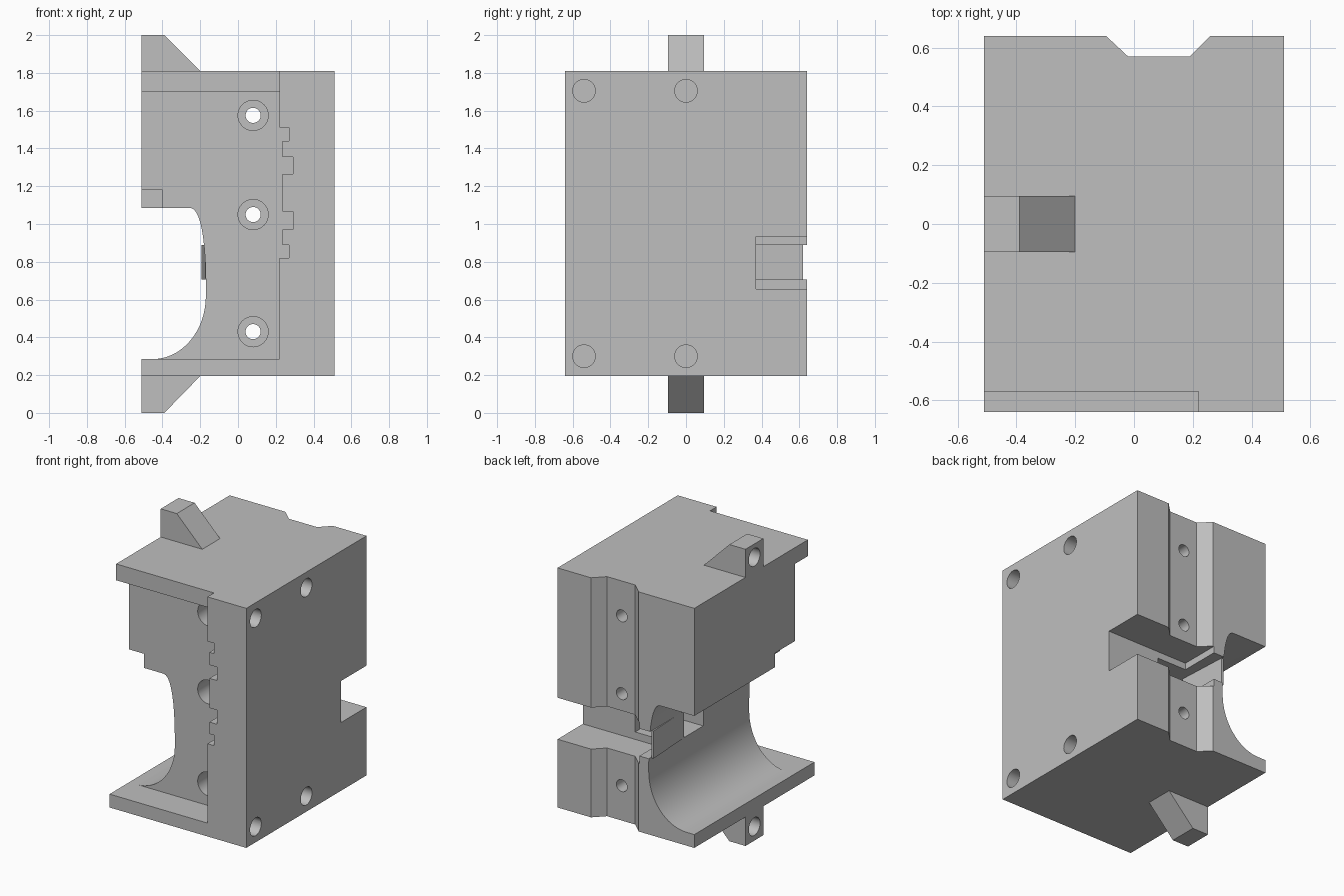
import bpy, bmesh, math
from mathutils import Vector

if "Cube" in bpy.data.objects:
    bpy.data.objects.remove(bpy.data.objects["Cube"])

grey = bpy.data.materials.new("light_grey")
grey.use_nodes = True
colour = (0.52, 0.52, 0.52, 1)
grey.diffuse_color = colour
grey.node_tree.nodes["Principled BSDF"].inputs["Base Color"].default_value = colour

AXES = {"x": Vector((1, 0, 0)), "y": Vector((0, 1, 0)), "z": Vector((0, 0, 1))}


def prism(name, axis, profile, start, end):
    """Extrude a closed 2D profile along an axis: y uses (x, z), z uses (x, y), x uses (y, z)."""
    place = {"x": lambda a, b: (start, a, b),
             "y": lambda a, b: (a, start, b),
             "z": lambda a, b: (a, b, start)}[axis]
    bm = bmesh.new()
    face = bm.faces.new([bm.verts.new(place(*p)) for p in profile])
    grown = bmesh.ops.extrude_face_region(bm, geom=[face])["geom"]
    verts = [g for g in grown if isinstance(g, bmesh.types.BMVert)]
    bmesh.ops.translate(bm, verts=verts, vec=AXES[axis] * (end - start))
    bmesh.ops.recalc_face_normals(bm, faces=bm.faces)
    mesh = bpy.data.meshes.new(name)
    bm.to_mesh(mesh)
    bm.free()
    mesh.materials.append(grey)
    obj = bpy.data.objects.new(name, mesh)
    bpy.context.collection.objects.link(obj)
    return obj


def rect(a0, a1, b0, b1):
    return [(a0, b0), (a1, b0), (a1, b1), (a0, b1)]


def circle(a, b, r, n=32):
    return [(a + r * math.cos(math.tau * i / n), b + r * math.sin(math.tau * i / n))
            for i in range(n)]


def activate(obj):
    bpy.ops.object.select_all(action="DESELECT")
    obj.select_set(True)
    bpy.context.view_layer.objects.active = obj


def cut(obj, axis, profile, start, end):
    cutter = prism("cutter", axis, profile, start, end)
    cutter.hide_render = True
    activate(obj)
    mod = obj.modifiers.new("cut", "BOOLEAN")
    mod.operation, mod.solver, mod.object = "DIFFERENCE", "EXACT", cutter
    bpy.ops.object.modifier_apply(modifier=mod.name)
    bpy.data.objects.remove(cutter)


# Main block
body = prism("body", "z", rect(-0.51, 0.51, -0.64, 0.64), 0.195, 1.81)

# Front recess with a keyed side, leaving a lower shelf and a shorter upper lip
recess = [(-0.7, 0.285), (0.22, 0.285), (0.22, 0.82)]
for low, high, depth in [(0.82, 0.89, 0.27), (0.97, 1.065, 0.29),
                         (1.265, 1.355, 0.29), (1.44, 1.51, 0.27)]:
    recess += [(0.235, low)] if low > 0.82 else []
    recess += [(depth, low), (depth, high)]
    recess += [(0.235, high)] if high < 1.51 else []
recess += [(0.22, 1.51), (0.22, 1.70), (-0.7, 1.70)]
cut(body, "y", recess, -0.8, -0.43)
cut(body, "y", rect(-0.7, 0.22, 1.6, 2.0), -0.8, -0.57)

# Curved side opening through the whole depth
opening = [(-0.7, 0.285)]
for i in range(17):
    t = math.pi / 2 * i / 16
    opening.append((-0.45 + 0.28 * math.sin(t), 0.62 - 0.335 * math.cos(t)))
for i in range(1, 17):
    t = math.pi / 2 * i / 16
    opening.append((-0.26 + 0.09 * math.cos(t) ** 0.8, 0.62 + 0.465 * math.sin(t) ** 0.8))
opening.append((-0.7, 1.085))
cut(body, "y", opening, -0.8, 0.8)
cut(body, "y", rect(-0.7, -0.40, 1.0, 1.18), -0.8, -0.22)

# Chamfered groove down the back
cut(body, "z", [(-0.17, 0.71), (-0.02, 0.57), (0.19, 0.57), (0.33, 0.71)], 0.0, 2.0)

# Cross slot in the back and the narrower pocket behind it
cut(body, "x", rect(0.37, 0.8, 0.655, 0.935), -0.1, 0.8)
cut(body, "x", rect(0.06, 0.8, 0.705, 0.89), -0.3, 0.12)

# Counterbored through holes
for z in (0.43, 1.05, 1.575):
    cut(body, "y", circle(0.08, z, 0.04), -0.8, 0.8)
    cut(body, "y", circle(0.08, z, 0.08), -0.6, -0.23)

# Blind holes in the left side
for y in (-0.54, 0.0):
    for z in (0.30, 1.705):
        cut(body, "x", circle(y, z, 0.06), 0.31, 0.7)

# Slanted plate closing the narrow pocket
prism("pocket_plate", "z", [(-0.192, 0.62), (-0.178, 0.62), (-0.160, 0.27), (-0.174, 0.27)],
      0.705, 0.89)

# Wedge lugs above and below, each with a blind hole
lugs = []
for name, base, way in (("upper_lug", 1.81, 1), ("lower_lug", 0.195, -1)):
    tip = base + way * (0.19 if way > 0 else 0.195)
    lug = prism(name, "y", [(-0.51, base), (-0.20, base), (-0.39, tip), (-0.51, tip)],
                -0.095, 0.095)
    cut(lug, "x", circle(0, base + way * 0.1, 0.06), -0.7, -0.41)
    lugs.append(lug)

# Smooth the round walls and keep the corners sharp
for obj in [body] + lugs:
    activate(obj)
    bpy.ops.object.shade_smooth_by_angle(angle=math.radians(25))
